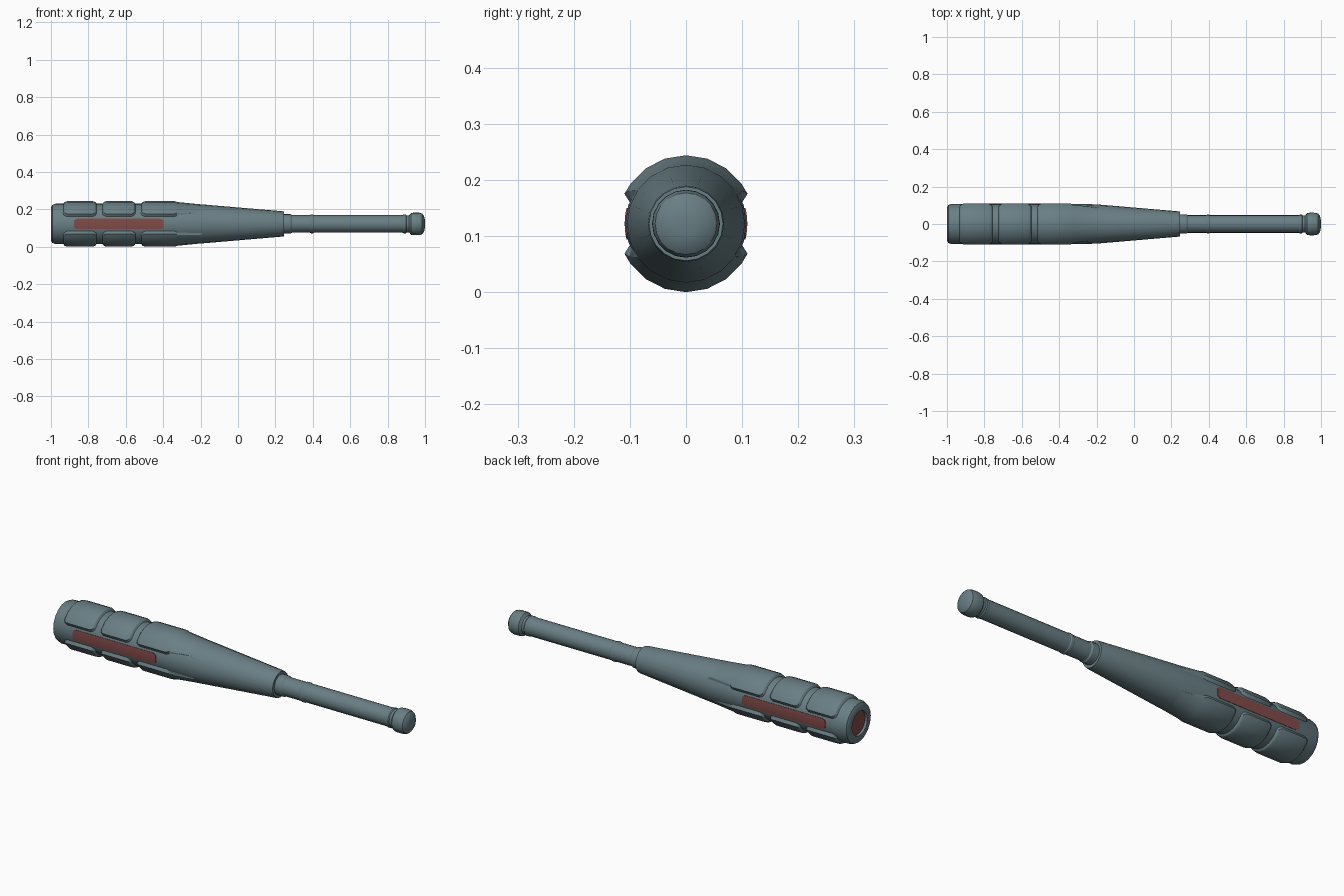
import bpy, bmesh
from math import sin, cos, pi, radians

if "Cube" in bpy.data.objects:
    bpy.data.objects.remove(bpy.data.objects["Cube"])

AXIS_Z = 0.122
SIDES = 20


def material(name, colour):
    m = bpy.data.materials.new(name)
    m.diffuse_color = (*colour, 1)
    m.use_nodes = True
    m.node_tree.nodes["Principled BSDF"].inputs["Base Color"].default_value = m.diffuse_color
    return m


STEEL = material("blue_grey", (0.14, 0.21, 0.23))
RED = material("dull_red", (0.22, 0.07, 0.065))


def point(x, r, deg):
    # angle 0 = up, 90 = +y
    a = radians(deg)
    return (x, r * sin(a), AXIS_Z + r * cos(a))


def finish(bm, name, mat, angle=30):
    bmesh.ops.recalc_face_normals(bm, faces=bm.faces)
    mesh = bpy.data.meshes.new(name)
    bm.to_mesh(mesh)
    bm.free()
    mesh.materials.append(mat)
    ob = bpy.data.objects.new(name, mesh)
    bpy.context.collection.objects.link(ob)
    bpy.ops.object.select_all(action='DESELECT')
    ob.select_set(True)
    bpy.context.view_layer.objects.active = ob
    bpy.ops.object.shade_smooth_by_angle(angle=radians(angle))
    return ob


def lathe(name, profile, mat):
    # closed solid of revolution about the long axis
    bm = bmesh.new()
    rings = [[bm.verts.new(point(x, r, 360 * i / SIDES)) for i in range(SIDES)]
             for x, r in profile]
    for a, b in zip(rings, rings[1:]):
        for i in range(SIDES):
            j = (i + 1) % SIDES
            bm.faces.new((a[i], a[j], b[j], b[i]))
    bm.faces.new(rings[0])
    bm.faces.new(rings[-1])
    return finish(bm, name, mat)


def patch(name, stations, centre, base, skirt, mat):
    # curved plate on the barrel; stations are (x, radius, half angle)
    bm = bmesh.new()
    n = int(min(s[2] for s in stations) // 18)
    rows = []
    for x, r, half in stations:
        angles = [-half] + [18 * k for k in range(-n, n + 1)] + [half]
        row = [point(x, r, centre + a) for a in angles]
        low = min(base, r)
        row = ([point(x, low, centre - half - skirt)] + row +
               [point(x, low, centre + half + skirt)])
        rows.append([bm.verts.new(p) for p in row])
    for a, b in zip(rows, rows[1:]):
        for i in range(len(a) - 1):
            bm.faces.new((a[i], a[i + 1], b[i + 1], b[i]))
    bm.faces.new(rows[0])
    bm.faces.new(rows[-1])
    return finish(bm, name, mat)


# Barrel and taper with a recessed end
lathe("barrel", [(-0.985, 0.060), (-1.0, 0.063), (-1.0, 0.088), (-0.993, 0.101),
                 (-0.975, 0.108), (-0.32, 0.108), (-0.20, 0.105), (0.235, 0.068),
                 (0.245, 0.066), (0.245, 0.045)], STEEL)
lathe("end_disc", [(-0.988, 0.061), (-0.97, 0.061)], RED)

# Handle with collars and knob
lathe("handle", [(0.23, 0.052), (0.28, 0.052), (0.288, 0.047), (0.385, 0.047),
                 (0.39, 0.050), (0.402, 0.050), (0.407, 0.047), (0.88, 0.047),
                 (0.885, 0.050), (0.897, 0.050), (0.902, 0.046), (0.93, 0.046)], STEEL)
lathe("knob", [(0.915, 0.046), (0.925, 0.058), (0.94, 0.0605), (0.97, 0.060),
               (0.985, 0.055), (0.995, 0.042), (1.0, 0.018)], STEEL)

# Raised pads, top and bottom
for side, centre in (("top", 0), ("bottom", 180)):
    for i, (x0, x1) in enumerate(((-0.935, -0.755), (-0.725, -0.548), (-0.518, -0.34))):
        st = [(x0, 0.107, 57), (x0 + 0.008, 0.117, 60), (x0 + 0.022, 0.122, 64)]
        if i < 2:
            st += [(x1 - 0.022, 0.122, 64), (x1 - 0.008, 0.117, 60), (x1, 0.107, 57)]
        else:
            # last pad fades into the taper
            st += [(x1, 0.122, 64), (x1 + 0.015, 0.117, 60), (-0.19, 0.1035, 55)]
        patch(f"{side}_pad_{i + 1}", st, centre, 0.105, 6, STEEL)

# Red inlay strips, front and back
for side, centre in (("front", -90), ("back", 90)):
    patch(f"{side}_strip", [(-0.877, 0.103, 9), (-0.877, 0.1095, 9), (-0.868, 0.1095, 13.5),
                            (-0.855, 0.1095, 15), (-0.42, 0.1095, 15), (-0.407, 0.1095, 13.5),
                            (-0.398, 0.1095, 9), (-0.398, 0.103, 9)],
          centre, 0.103, 0.5, RED)
